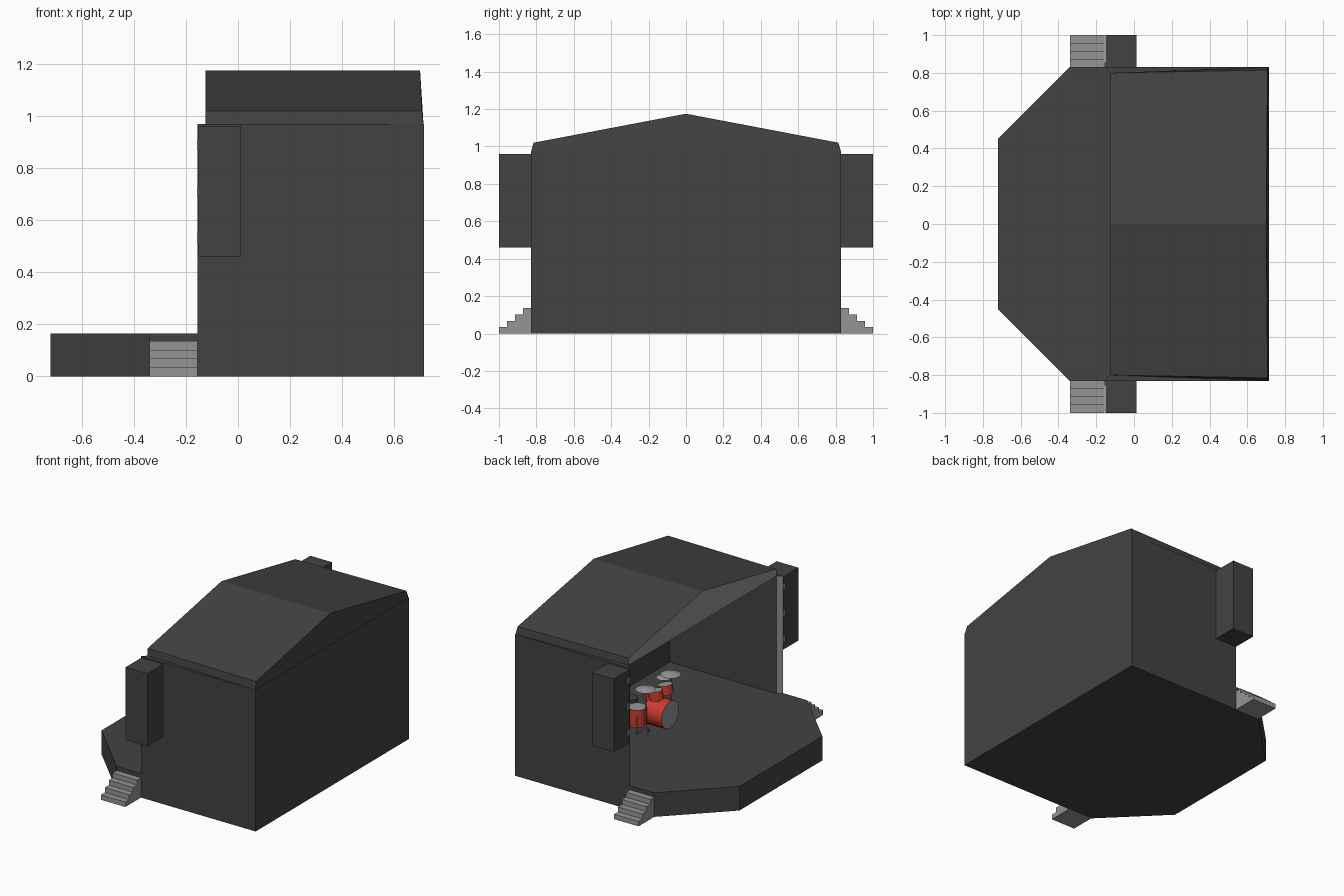
import bpy, bmesh, math
from mathutils import Vector

if "Cube" in bpy.data.objects:
    bpy.data.objects.remove(bpy.data.objects["Cube"])


def mat(name, rgb):
    m = bpy.data.materials.new(name)
    m.diffuse_color = (*rgb, 1)
    m.use_nodes = True
    m.node_tree.nodes["Principled BSDF"].inputs["Base Color"].default_value = m.diffuse_color
    return m


DARK = mat("dark_charcoal", (0.055, 0.055, 0.055))
GREY = mat("mid_grey", (0.30, 0.30, 0.30))
RED = mat("drum_red", (0.62, 0.045, 0.03))


def finish(name, bm, mats, rule=None):
    bmesh.ops.recalc_face_normals(bm, faces=bm.faces)
    bm.normal_update()
    if rule:
        for f in bm.faces:
            f.material_index = 1 if rule(f) else 0
    me = bpy.data.meshes.new(name)
    bm.to_mesh(me)
    bm.free()
    for m in mats:
        me.materials.append(m)
    ob = bpy.data.objects.new(name, me)
    bpy.context.collection.objects.link(ob)
    return ob


def prism(name, pts, direction, mats, rule=None):
    """Extrude a closed outline along a vector."""
    bm = bmesh.new()
    f = bm.faces.new([bm.verts.new(p) for p in pts])
    r = bmesh.ops.extrude_face_region(bm, geom=[f])
    bmesh.ops.translate(bm, vec=direction,
                        verts=[v for v in r["geom"] if isinstance(v, bmesh.types.BMVert)])
    return finish(name, bm, mats, rule)


def box(name, lo, hi, m):
    pts = [(lo[0], lo[1], lo[2]), (hi[0], lo[1], lo[2]), (hi[0], hi[1], lo[2]), (lo[0], hi[1], lo[2])]
    return prism(name, pts, (0, 0, hi[2] - lo[2]), [m])


def rod(name, a, b, r1, r2=None, mats=(GREY,), seg=20, caps_grey=False):
    """Cylinder or cone between two points; caps may take the second material."""
    a, b = Vector(a), Vector(b)
    d = b - a
    bm = bmesh.new()
    bmesh.ops.create_cone(bm, cap_ends=True, segments=seg, radius1=r1,
                          radius2=r1 if r2 is None else r2, depth=d.length)
    rot = Vector((0, 0, 1)).rotation_difference(d.normalized()).to_matrix()
    bmesh.ops.rotate(bm, verts=bm.verts, matrix=rot)
    bmesh.ops.translate(bm, verts=bm.verts, vec=(a + b) / 2)
    return finish(name, bm, mats, (lambda f: len(f.verts) > 4) if caps_grey else None)


# stage deck with angled apron
prism("stage_deck", [(-.72, -.45, 0), (-.34, -.83, 0), (.715, -.83, 0),
                     (.715, .83, 0), (-.34, .83, 0), (-.72, .45, 0)], (0, 0, .165), [DARK])

# U-shaped walls with splayed grey front edges
prism("walls", [(-.155, -.83, .165), (.715, -.83, .165), (.715, .83, .165), (-.155, .83, .165),
                (-.125, .80, .165), (.684, .80, .165), (.684, -.80, .165), (-.125, -.80, .165)],
      (0, 0, .805), [DARK, GREY], lambda f: f.normal.x < -.5 and abs(f.normal.y) > .5)

# gabled roof, slightly tapered, with grey front gable
bm = bmesh.new()
front = [bm.verts.new((-.125, y, z)) for y, z in
         ((-.80, .97), (-.80, 1.02), (0, 1.175), (.80, 1.02), (.80, .97))]
back = [bm.verts.new(p) for p in ((.713, -.829, .97), (.707, -.815, 1.02), (.70, 0, 1.175),
                                  (.707, .815, 1.02), (.713, .829, .97))]
bm.faces.new(front)
bm.faces.new(back)
for i in range(5):
    j = (i + 1) % 5
    bm.faces.new((front[i], front[j], back[j], back[i]))
finish("roof", bm, [DARK, GREY], lambda f: f.normal.x < -.9)

for s, side in ((1, "left"), (-1, "right")):
    # side stairs
    pts = [(-.34, s * .83, 0), (-.34, s * 1.0, 0)]
    for k in range(4):
        z = .034 * (k + 1)
        pts += [(-.34, s * (1.0 - .0425 * k), z), (-.34, s * (1.0 - .0425 * (k + 1)), z)]
    prism(side + "_stairs", pts, (.185, 0, 0), [GREY])
    # hanging speaker and its brackets
    y0, y1 = sorted((s * .83, s * 1.0))
    box(side + "_speaker", (-.152, y0, .46), (.012, y1, .96), DARK)
    for k in range(3):
        z = .53 + .18 * k
        b0, b1 = sorted((s * .832, s * .855))
        box(side + "_speaker_bracket", (-.157, b0, z - .02), (-.145, b1, z + .02), GREY)

# drum kit
D = (RED, GREY)
F = .165
rod("kick_drum", (.12, 0, F + .095), (.26, 0, F + .095), .093, mats=D, seg=24, caps_grey=True)
rod("floor_tom", (.27, .14, F + .045), (.27, .14, F + .165), .058, mats=D, caps_grey=True)
rod("snare_drum", (.33, -.10, F + .12), (.33, -.10, F + .165), .055, mats=D, caps_grey=True)
rod("snare_stand", (.33, -.10, F), (.33, -.10, F + .12), .006, seg=8)
for y in (.062, -.045):
    rod("rack_tom", (.18, y, .375), (.19, y, .435), .046, mats=D, caps_grey=True)
    rod("tom_mount", (.19, y * .4, F + .17), (.185, y, .39), .005, seg=8)
for k in range(3):
    a = k * math.tau / 3
    x, y = .27 + .06 * math.cos(a), .14 + .06 * math.sin(a)
    rod("floor_tom_leg", (x, y, F), (x, y, F + .12), .004, seg=6)

# cymbals on tripod stands
for x, y, z, r in ((.20, .15, .475, .065), (.20, -.12, .475, .065), (.30, -.19, .40, .05)):
    rod("cymbal_stand", (x, y, F + .04), (x, y, z), .004, seg=8)
    rod("cymbal", (x, y, z - .004), (x, y, z + .01), r, .012)
    for k in range(3):
        a = k * math.tau / 3 + .5
        rod("stand_leg", (x + .04 * math.cos(a), y + .04 * math.sin(a), F), (x, y, F + .06), .004, seg=6)

# drummer's stool
rod("stool_post", (.42, 0, F), (.42, 0, F + .11), .008, seg=8)
rod("stool_seat", (.42, 0, F + .11), (.42, 0, F + .135), .045, mats=(DARK,))
